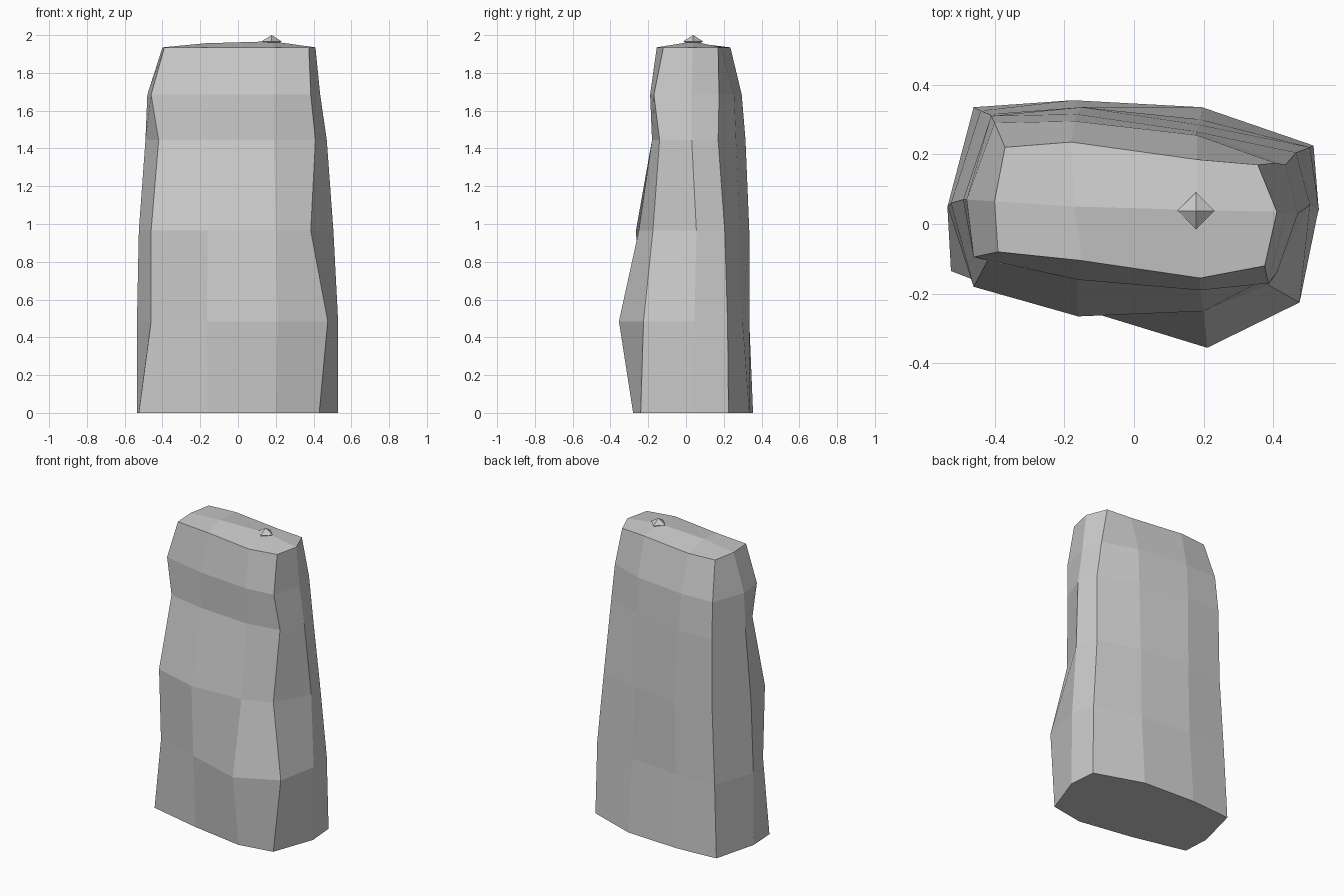
import bpy
import bmesh

if "Cube" in bpy.data.objects:
    bpy.data.objects.remove(bpy.data.objects["Cube"])

# Ring heights and, for each upright edge of the slab, its (x, y) at those heights
HEIGHTS = [0, 0.485, 0.965, 1.445, 1.685, 1.935]
EDGES = [
    # front, left to right
    [(-.525, -.135), (-.46, -.16), (-.46, -.18), (-.42, -.105), (-.46, -.095), (-.39, -.08)],
    [(-.16, -.22), (-.165, -.24), (-.16, -.265), (-.16, -.155), (-.16, -.16), (-.15, -.105)],
    [(.20, -.28), (.21, -.355), (.20, -.25), (.19, -.18), (.19, -.19), (.19, -.155)],
    [(.43, -.24), (.475, -.225), (.385, -.175), (.41, -.14), (.385, -.17), (.375, -.12)],
    # right side middle
    [(.53, .04), (.53, .045), (.505, .055), (.47, .03), (.435, .03), (.41, .035)],
    # back, right to left
    [(.515, .225), (.505, .22), (.465, .205), (.435, .17), (.405, .175), (.355, .17)],
    [(.195, .335), (.19, .30), (.185, .285), (.18, .265), (.18, .255), (.18, .185)],
    [(-.175, .355), (-.16, .335), (-.15, .335), (-.165, .315), (-.17, .295), (-.18, .235)],
    [(-.46, .335), (-.44, .325), (-.415, .315), (-.41, .31), (-.40, .29), (-.37, .22)],
    # left side middle
    [(-.535, .045), (-.535, .05), (-.525, .06), (-.49, .07), (-.48, .07), (-.40, .065)],
]

# Stone slab: rings joined by quads
bm = bmesh.new()
rings = [[bm.verts.new((*edge[k], z)) for edge in EDGES] for k, z in enumerate(HEIGHTS)]
n = len(EDGES)
for low, high in zip(rings, rings[1:]):
    for i in range(n):
        j = (i + 1) % n
        bm.faces.new((low[i], low[j], high[j], high[i]))
bm.faces.new(rings[0][::-1])

# Gently ridged cap
top = rings[-1]
a = bm.verts.new((-.17, .05, 1.957))
b = bm.verts.new((.18, .04, 1.967))
for face in [(top[9], top[0], top[1], a), (top[1], top[2], b, a), (top[2], top[3], top[4], b),
             (top[4], top[5], top[6], b), (top[6], top[7], a, b), (top[7], top[8], top[9], a)]:
    bm.faces.new(face)
bmesh.ops.recalc_face_normals(bm, faces=bm.faces)
mesh = bpy.data.meshes.new("stone_slab")
bm.to_mesh(mesh)
bm.free()
bpy.context.collection.objects.link(bpy.data.objects.new("stone_slab", mesh))

# Small pebble set into the cap: an octahedron
bm = bmesh.new()
bmesh.ops.create_uvsphere(bm, u_segments=4, v_segments=2, radius=1)
bmesh.ops.scale(bm, vec=(.053, .053, .033), verts=bm.verts)
bmesh.ops.translate(bm, vec=(.178, .038, 1.967), verts=bm.verts)
mesh = bpy.data.meshes.new("top_pebble")
bm.to_mesh(mesh)
bm.free()
bpy.context.collection.objects.link(bpy.data.objects.new("top_pebble", mesh))
